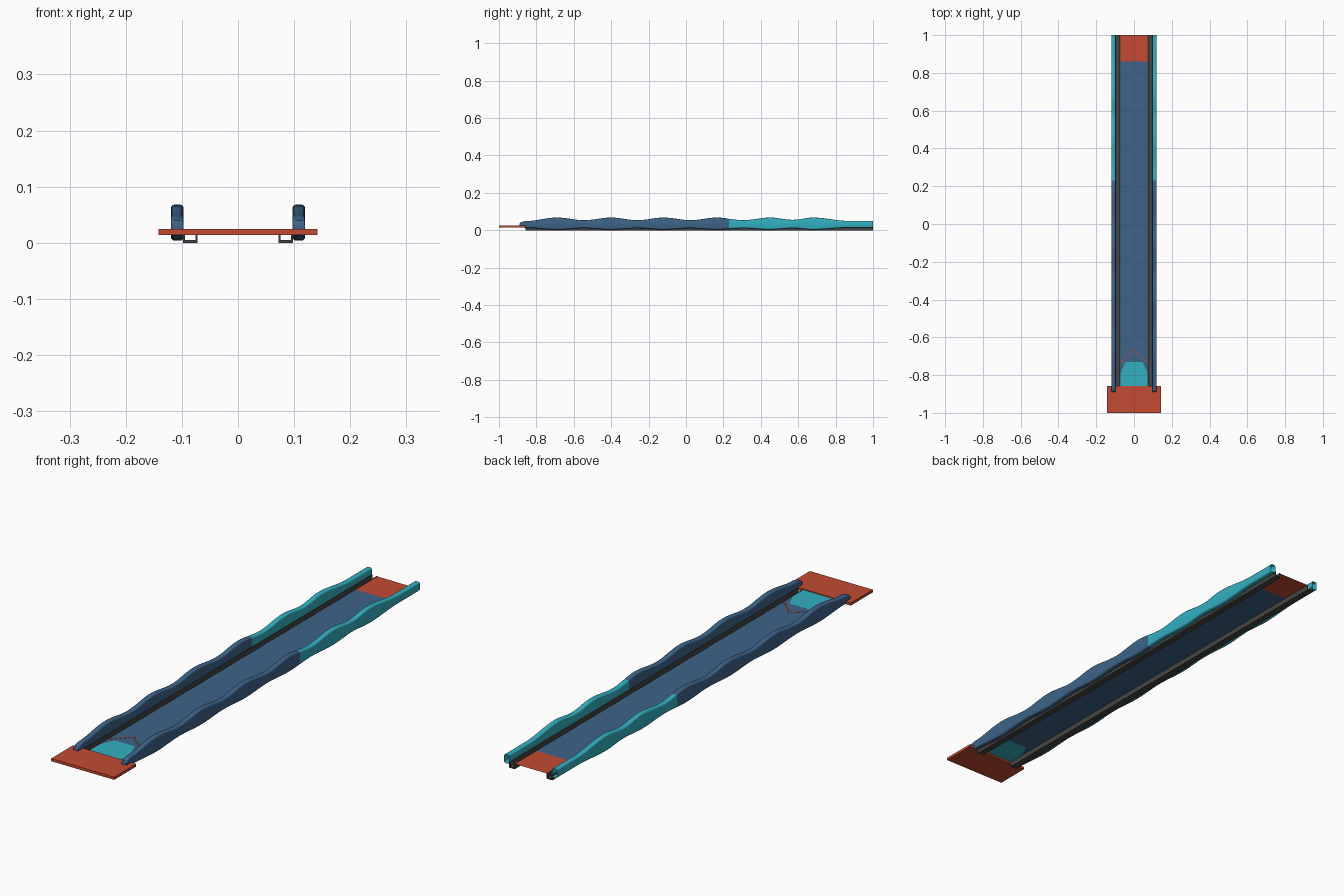
import bpy, bmesh, math

if "Cube" in bpy.data.objects:
    bpy.data.objects.remove(bpy.data.objects["Cube"])


def material(name, rgb):
    m = bpy.data.materials.new(name)
    m.diffuse_color = (*rgb, 1)
    m.use_nodes = True
    m.node_tree.nodes["Principled BSDF"].inputs["Base Color"].default_value = m.diffuse_color
    return m


BLUE = material("lane blue", (0.047, 0.127, 0.25))
TEAL = material("teal", (0.034, 0.43, 0.53))
RED = material("brick red", (0.55, 0.068, 0.033))
DARK = material("dark grey", (0.06, 0.06, 0.057))


def finish(bm, name, mats, smooth=False, recalc=True):
    if recalc:
        bmesh.ops.recalc_face_normals(bm, faces=bm.faces)
    me = bpy.data.meshes.new(name)
    bm.to_mesh(me)
    bm.free()
    for m in mats:
        me.materials.append(m)
    ob = bpy.data.objects.new(name, me)
    bpy.context.collection.objects.link(ob)
    if smooth:
        bpy.ops.object.select_all(action='DESELECT')
        ob.select_set(True)
        bpy.context.view_layer.objects.active = ob
        bpy.ops.object.shade_smooth_by_angle(angle=math.radians(35))
    return ob


def box(name, lo, hi, mat):
    bm = bmesh.new()
    bmesh.ops.create_cube(bm, size=1)
    for v in bm.verts:
        for i in range(3):
            v.co[i] = lo[i] if v.co[i] < 0 else hi[i]
    return finish(bm, name, [mat])


def loft(bm, rings):
    """Join closed rings of points with quads."""
    rows = [[bm.verts.new(p) for p in r] for r in rings]
    n = len(rows[0])
    for a, b in zip(rows, rows[1:]):
        for i in range(n):
            j = (i + 1) % n
            bm.faces.new((a[i], a[j], b[j], b[i]))
    return rows


# Approach plate at the front
box("approach_plate", (-0.142, -1.0, 0.014), (0.142, -0.858, 0.025), RED)

# Lane surface: teal foul zone, blue lane, red pin deck
W, Z = 0.072, 0.0215
foul = [(W, -0.79), (0.045, -0.73), (-0.045, -0.73), (-W, -0.79)]
bm = bmesh.new()
for idx, pts in ((1, [(-W, -0.86), (W, -0.86)] + foul),
                 (0, foul[::-1] + [(W, 0.86), (-W, 0.86)]),
                 (2, [(-W, 0.86), (W, 0.86), (W, 1.0), (-W, 1.0)])):
    f = bm.faces.new([bm.verts.new((x, y, Z)) for x, y in pts])
    f.material_index = idx
    if f.normal.z < 0 or (f.normal_update() or f.normal.z < 0):
        f.normal_flip()
finish(bm, "lane_surface", [BLUE, TEAL, RED], recalc=False)

# Dotted red chevron ahead of the foul zone
bm = bmesh.new()
for i in range(-5, 6):
    x = i * 0.0125
    y = -0.665 - abs(x) * 0.95
    r = bmesh.ops.create_cube(bm, size=1)
    for v in r["verts"]:
        v.co = (x + v.co.x * 0.007, y + v.co.y * 0.009, Z + 0.0005 + v.co.z * 0.001)
finish(bm, "chevron_dots", [RED])

# Gutter channels, open at the top
channel = [(0.072, 0), (0.098, 0), (0.098, 0.0225), (0.0945, 0.0225),
           (0.0945, 0.005), (0.0755, 0.005), (0.0755, 0.0225), (0.072, 0.0225)]
for side, label in ((-1, "left"), (1, "right")):
    bm = bmesh.new()
    rows = loft(bm, [[(side * x, y, z) for x, z in channel] for y in (-0.858, 1.0)])
    for r in rows:
        bm.faces.new(r)
    finish(bm, label + "_gutter", [DARK])

# Wavy bumpers: (y, bottom, top) at each crest and dip
waves = [(-0.86, 0.013, 0.049), (-0.69, 0.004, 0.068), (-0.545, 0.011, 0.054),
         (-0.40, 0.004, 0.068), (-0.26, 0.011, 0.054), (-0.12, 0.004, 0.068),
         (0.025, 0.011, 0.054), (0.165, 0.004, 0.068), (0.305, 0.011, 0.054),
         (0.45, 0.004, 0.068), (0.57, 0.011, 0.056), (0.68, 0.004, 0.068),
         (0.87, 0.014, 0.05)]
spans = [(-0.89, 0.024, 0.034), (-0.887, 0.02, 0.04), (-0.877, 0.016, 0.045)]
STEPS = 8
for a, b in zip(waves, waves[1:]):
    for k in range(STEPS):
        t = k / STEPS
        s = (1 - math.cos(math.pi * t)) / 2
        spans.append((a[0] + (b[0] - a[0]) * t, a[1] + (b[1] - a[1]) * s,
                      a[2] + (b[2] - a[2]) * s))
spans += [waves[-1], (1.0, 0.014, 0.05)]
SPLIT = 0.23
spans.append((SPLIT, 0.0075, 0.061))
spans.sort()


def section(y, lo, hi, side):
    """Rounded rectangle across the bumper."""
    r = min(0.006, (hi - lo) * 0.45)
    pts = []
    for cx, cz, start in ((0.1195 - r, hi - r, 0), (0.0970 + r, hi - r, 90),
                          (0.0970 + r, lo + r, 180), (0.1195 - r, lo + r, 270)):
        for k in range(4):
            a = math.radians(start + 30 * k)
            pts.append((side * (cx + r * math.cos(a)), y, cz + r * math.sin(a)))
    return pts


for side, label in ((-1, "left"), (1, "right")):
    bm = bmesh.new()
    rows = loft(bm, [section(*s, side) for s in spans])
    bm.faces.new(rows[0])  # nose closed, far end left open
    for f in bm.faces:
        f.material_index = int(f.calc_center_median().y > SPLIT)
    finish(bm, label + "_bumper", [BLUE, TEAL], smooth=True)
